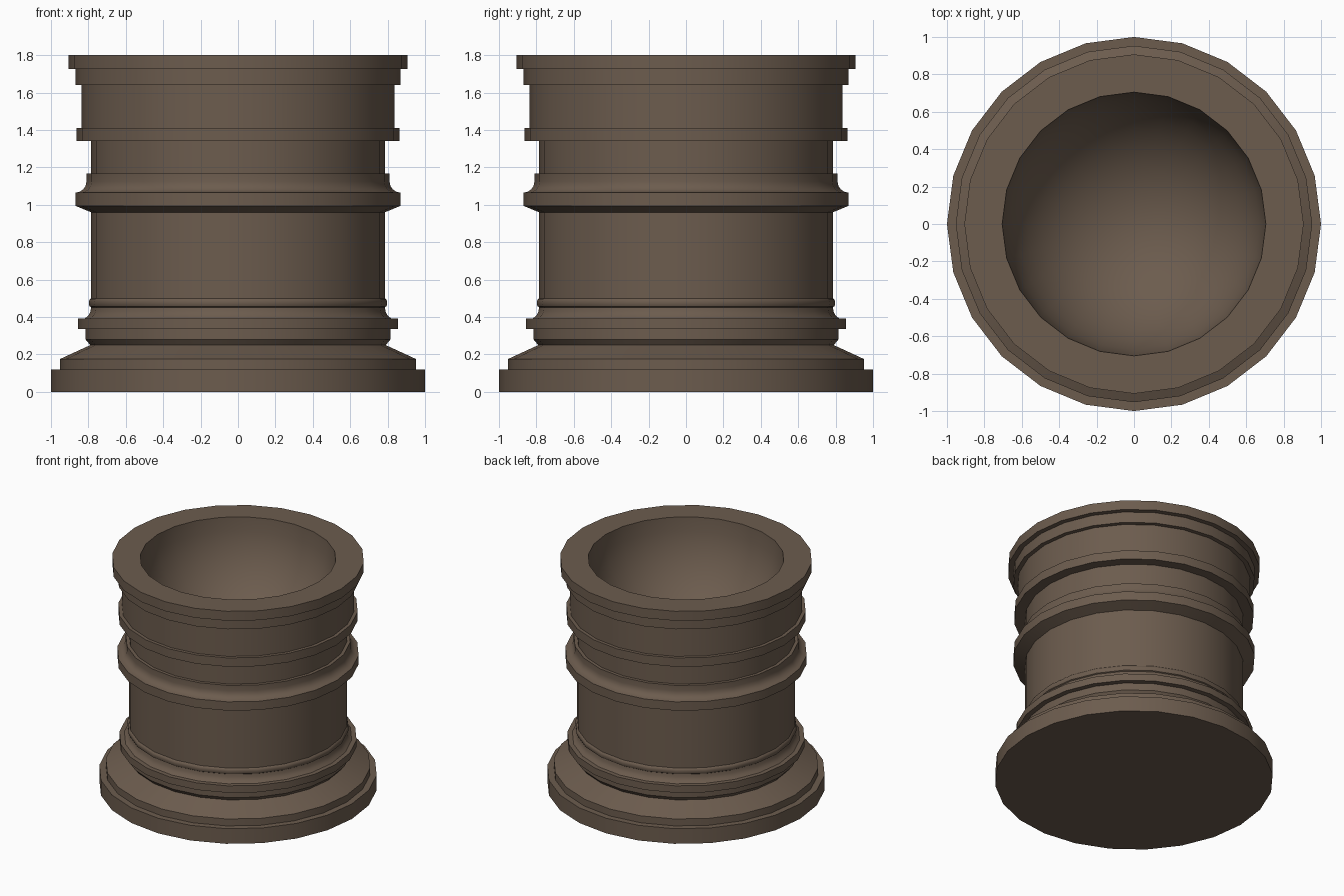
import bpy, bmesh, math

if "Cube" in bpy.data.objects:
    bpy.data.objects.remove(bpy.data.objects["Cube"])

SIDES = 24

brown = bpy.data.materials.new("dark brown stone")
brown.diffuse_color = (0.15, 0.107, 0.076, 1)
brown.use_nodes = True
brown.node_tree.nodes["Principled BSDF"].inputs["Base Color"].default_value = brown.diffuse_color


def arc(r, z, rad, a0, a1, n):
    """Points on a circular arc in the (radius, height) plane, angles in degrees."""
    out = []
    for i in range(n + 1):
        a = math.radians(a0 + (a1 - a0) * i / n)
        out.append((r + rad * math.cos(a), z + rad * math.sin(a)))
    return out


def lathe(name, profile):
    """Spin a profile around z; radius 0 collapses to a single pole."""
    bm = bmesh.new()
    rings = []
    for r, z in profile:
        if r < 1e-4:
            rings.append([bm.verts.new((0, 0, z))])
        else:
            rings.append([bm.verts.new((r * math.cos(2 * math.pi * i / SIDES),
                                        r * math.sin(2 * math.pi * i / SIDES), z))
                          for i in range(SIDES)])
    for a, b in zip(rings, rings[1:]):
        for i in range(SIDES):
            j = (i + 1) % SIDES
            loop = [a[i], a[j], b[j], b[i]] if len(a) > 1 and len(b) > 1 else (
                [a[0], b[j], b[i]] if len(a) == 1 else [a[i], a[j], b[0]])
            bm.faces.new(loop)
    bmesh.ops.recalc_face_normals(bm, faces=bm.faces)
    me = bpy.data.meshes.new(name)
    bm.to_mesh(me)
    bm.free()
    me.materials.append(brown)
    ob = bpy.data.objects.new(name, me)
    bpy.context.collection.objects.link(ob)
    bpy.ops.object.select_all(action='DESELECT')
    ob.select_set(True)
    bpy.context.view_layer.objects.active = ob
    bpy.ops.object.shade_smooth_by_angle(angle=math.radians(30))
    return ob


# plinth and sloped foot
profile = [(0, 0), (1.0, 0), (1.0, 0.12), (0.953, 0.12), (0.953, 0.175), (0.79, 0.25)]
# lower collar with ledge
profile += [(0.815, 0.28), (0.815, 0.337), (0.855, 0.337), (0.855, 0.392), (0.82, 0.392)]
# concave cove, then small bead
profile += [(0.80, 0.408), (0.789, 0.43), (0.785, 0.452)]
profile += [(0.793, 0.457), (0.797, 0.467), (0.797, 0.483), (0.793, 0.493), (0.785, 0.50)]
# shaft and middle ring with cove
profile += [(0.785, 0.96), (0.87, 0.995), (0.87, 1.065)]
profile += arc(0.87, 1.125, 0.06, 270, 180, 4)[1:]
profile += [(0.81, 1.167), (0.785, 1.167)]
# neck band, upper drum and stepped rim
profile += [(0.785, 1.34), (0.863, 1.34), (0.863, 1.41), (0.837, 1.41), (0.837, 1.64),
            (0.869, 1.64), (0.869, 1.725), (0.907, 1.725), (0.907, 1.80)]
# round bowl hollow
profile += arc(0, 1.80, 0.705, 0, -90, 10)

lathe("stone_pot", profile)
